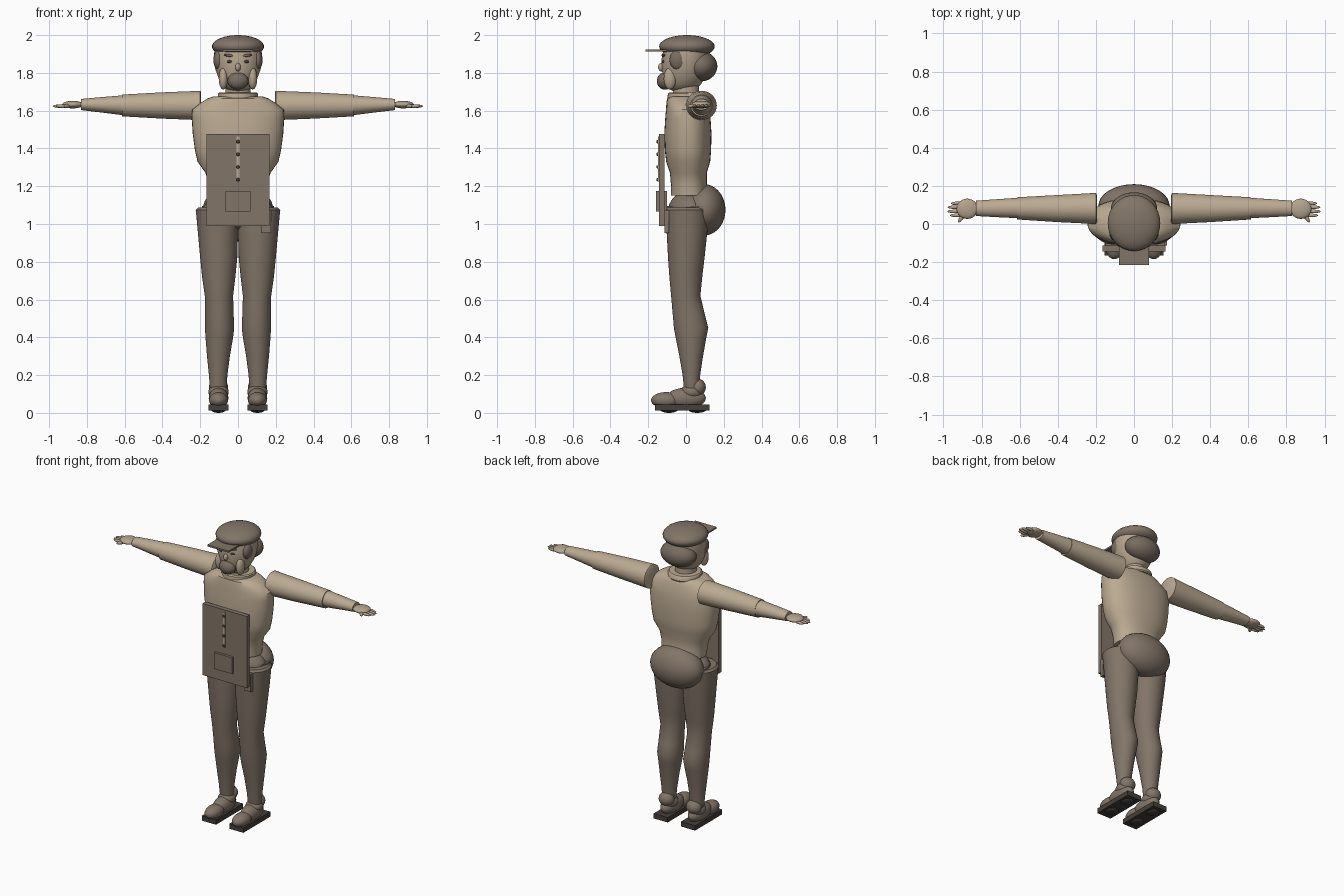
import bpy, bmesh, math
from mathutils import Vector, Matrix

if "Cube" in bpy.data.objects:
    bpy.data.objects.remove(bpy.data.objects["Cube"])


def mat(name, rgb):
    m = bpy.data.materials.new(name)
    m.diffuse_color = (*rgb, 1)
    m.use_nodes = True
    m.node_tree.nodes["Principled BSDF"].inputs["Base Color"].default_value = m.diffuse_color
    return m


TAN = mat("tan_cloth", (0.50, 0.405, 0.29))
SKIN = mat("skin", (0.46, 0.37, 0.27))
BROWN = mat("brown_cloth", (0.225, 0.178, 0.138))
HAIR = mat("brown_hair", (0.19, 0.15, 0.118))
DARK = mat("dark_rubber", (0.06, 0.05, 0.043))


def finish(name, bm, m, angle=40):
    bmesh.ops.recalc_face_normals(bm, faces=bm.faces)
    me = bpy.data.meshes.new(name)
    bm.to_mesh(me)
    bm.free()
    ob = bpy.data.objects.new(name, me)
    bpy.context.collection.objects.link(ob)
    me.materials.append(m)
    bpy.context.view_layer.objects.active = ob
    ob.select_set(True)
    bpy.ops.object.shade_smooth_by_angle(angle=math.radians(angle))
    ob.select_set(False)
    return ob


def ball(name, c, r, m, rot=(0, 0, 0)):
    bm = bmesh.new()
    bmesh.ops.create_uvsphere(bm, u_segments=32, v_segments=18, radius=1)
    bmesh.ops.scale(bm, vec=r, verts=bm.verts)
    for a, axis in zip(rot, "XYZ"):
        bmesh.ops.rotate(bm, matrix=Matrix.Rotation(a, 3, axis), verts=bm.verts)
    bmesh.ops.translate(bm, vec=c, verts=bm.verts)
    return finish(name, bm, m)


def box(name, lo, hi, m, bevel=0.0):
    lo, hi = Vector(lo), Vector(hi)
    bm = bmesh.new()
    bmesh.ops.create_cube(bm, size=1)
    bmesh.ops.scale(bm, vec=hi - lo, verts=bm.verts)
    bmesh.ops.translate(bm, vec=(lo + hi) / 2, verts=bm.verts)
    if bevel:
        bmesh.ops.bevel(bm, geom=bm.edges[:], offset=bevel, segments=2, affect='EDGES')
    return finish(name, bm, m, 30)


def loft(name, rings, m, axis="Z", power=2.0, n=40, angle=40):
    """Stack of closed sections: (along, lo_a, hi_a, lo_b, hi_b)."""
    bm = bmesh.new()
    loops = []
    for t, a0, a1, b0, b1 in rings:
        loop = []
        for i in range(n):
            w = 2 * math.pi * i / n
            c, s = math.cos(w), math.sin(w)
            a = (a0 + a1) / 2 + (a1 - a0) / 2 * math.copysign(abs(c) ** (2 / power), c)
            b = (b0 + b1) / 2 + (b1 - b0) / 2 * math.copysign(abs(s) ** (2 / power), s)
            loop.append(bm.verts.new((a, b, t) if axis == "Z" else (t, a, b)))
        loops.append(loop)
    for p, q in zip(loops, loops[1:]):
        for i in range(n):
            bm.faces.new((p[i], p[(i + 1) % n], q[(i + 1) % n], q[i]))
    bm.faces.new(loops[0])
    bm.faces.new(loops[-1])
    return finish(name, bm, m, angle)


def pair(ob):
    """Mirror a part across the body."""
    mod = ob.modifiers.new("mirror", 'MIRROR')
    hub = bpy.data.objects.get("mirror_centre")
    if not hub:
        hub = bpy.data.objects.new("mirror_centre", None)
        bpy.context.collection.objects.link(hub)
        hub.hide_render = True
    mod.mirror_object = hub
    return ob


# torso, collar and neck
loft("torso", [(z, -x, x, y0, y1) for z, x, y0, y1 in (
    (1.15, .15, -.08, .115), (1.21, .155, -.08, .11), (1.27, .172, -.085, .11),
    (1.33, .214, -.105, .128), (1.39, .228, -.112, .133), (1.48, .24, -.115, .135),
    (1.56, .245, -.11, .13), (1.605, .243, -.106, .12), (1.64, .20, -.104, .11),
    (1.665, .16, -.10, .10), (1.675, .13, -.08, .09))], TAN, power=2.3)
loft("collar", [(1.66, -.10, .10, -.09, .11), (1.667, -.106, .106, -.098, .115),
                (1.69, -.106, .106, -.096, .112), (1.697, -.10, .10, -.088, .105)], TAN)
loft("neck", [(1.66, -.067, .067, -.07, .07), (1.76, -.067, .067, -.07, .07)], SKIN)

# head and hair
loft("head", [(z, -x, x, y0, y1) for z, x, y0, y1 in (
    (1.705, .035, -.07, .01), (1.715, .06, -.09, .05), (1.74, .085, -.11, .08),
    (1.78, .106, -.122, .10), (1.82, .12, -.128, .11), (1.87, .128, -.13, .12),
    (1.92, .125, -.12, .12), (1.95, .09, -.08, .09))], SKIN)
ball("back_hair", (0, .08, 1.835), (.122, .086, .08), HAIR)
pair(ball("side_hair", (.104, -.043, 1.868), (.026, .044, .052), HAIR))
pair(ball("cheek_whisker", (.078, -.085, 1.77), (.024, .033, .058), SKIN))
ball("beard", (0, -.112, 1.757), (.055, .042, .046), HAIR)
ball("nose", (0, -.13, 1.83), (.014, .018, .022), SKIN)
pair(ball("eye", (.043, -.119, 1.86), (.016, .008, .008), DARK))
pair(ball("eyebrow", (.046, -.118, 1.892), (.03, .01, .007), HAIR, (0, -.12, -.2)))

# cap
ball("cap", (0, .005, 1.94), (.138, .147, .06), BROWN)
box("cap_visor", (-.08, -.215, 1.914), (.08, -.08, 1.925), BROWN)

# arms
pair(loft("upper_arm", [(.195, .008, .152, 1.558, 1.697), (.2, .0, .163, 1.55, 1.705),
                        (.4, .01, .152, 1.558, 1.697), (.615, .024, .14, 1.57, 1.685)],
          TAN, "X", angle=50))
pair(loft("forearm", [(.60, .03, .138, 1.575, 1.682), (.72, .036, .13, 1.59, 1.672),
                      (.83, .042, .122, 1.603, 1.662)], TAN, "X"))

# hands
pair(ball("palm", (.875, .08, 1.632), (.056, .053, .02), SKIN))
for i, (y, tip) in enumerate(((.045, .965), (.066, .98), (.088, .978), (.108, .96))):
    x0 = .895
    pair(ball(f"finger_{i + 1}", ((x0 + tip) / 2, y, 1.624), ((tip - x0) / 2, .0095, .0095),
              SKIN, ))
pair(ball("thumb", (.903, .036, 1.624), (.032, .011, .011), SKIN))
bpy.data.objects["thumb"].data.transform(
    Matrix.Translation((.903, .036, 0)) @ Matrix.Rotation(-1.0, 4, 'Z')
    @ Matrix.Translation((-.903, -.036, 0)))

# hips and seat
ball("hips", (0, .02, 1.07), (.185, .115, .105), BROWN)
ball("seat", (0, .095, 1.075), (.187, .114, .136), BROWN)
loft("waistband", [(1.075, -.19, .19, -.10, .207), (1.082, -.192, .192, -.102, .209),
                   (1.094, -.19, .19, -.10, .206)], BROWN)

# legs
pair(loft("leg", [
    (.12, .062, .148, -.01, .072), (.2, .056, .154, -.018, .075), (.3, .043, .164, -.035, .09),
    (.4, .026, .172, -.055, .108), (.45, .02, .175, -.064, .118), (.52, .023, .175, -.07, .10),
    (.62, .026, .176, -.079, .076), (.72, .014, .19, -.088, .086), (.82, .004, .2, -.095, .098),
    (.95, 0, .212, -.102, .112), (1.04, 0, .22, -.107, .118), (1.075, .002, .224, -.107, .118),
    (1.087, .01, .21, -.098, .11)], BROWN))

# shoes
pair(ball("ankle", (.103, .062, .135), (.051, .043, .046), BROWN))
pair(ball("shoe_tongue", (.103, .03, .11), (.054, .06, .042), BROWN))
pair(ball("shoe_body", (.103, 0, .078), (.052, .105, .055), BROWN))
pair(ball("shoe_toe", (.103, -.105, .067), (.05, .08, .043), BROWN))
pair(box("shoe_sole", (.05, -.165, .012), (.156, .125, .045), DARK))
for nm, y in (("front", -.09), ("rear", .06)):
    pair(ball(f"{nm}_tread", (.103, y, .02), (.042, .05, .02), DARK))

# front panel with pouch, placket and buttons
box("front_panel", (-.166, -.143, .99), (.166, -.113, 1.476), BROWN)
box("pouch", (-.067, -.16, 1.065), (.067, -.10, 1.175), BROWN)
box("placket", (-.008, -.149, 1.225), (.008, -.14, 1.462), TAN)
for i in range(4):
    ball(f"button_{i + 1}", (0, -.15, 1.235 + .067 * i), (.009, .007, .009), DARK)

# belt flap beside the panel
box("belt_flap", (.122, -.112, .952), (.168, -.092, .99), BROWN)
box("belt_strap", (.158, -.113, .952), (.174, -.09, 1.075), BROWN)
